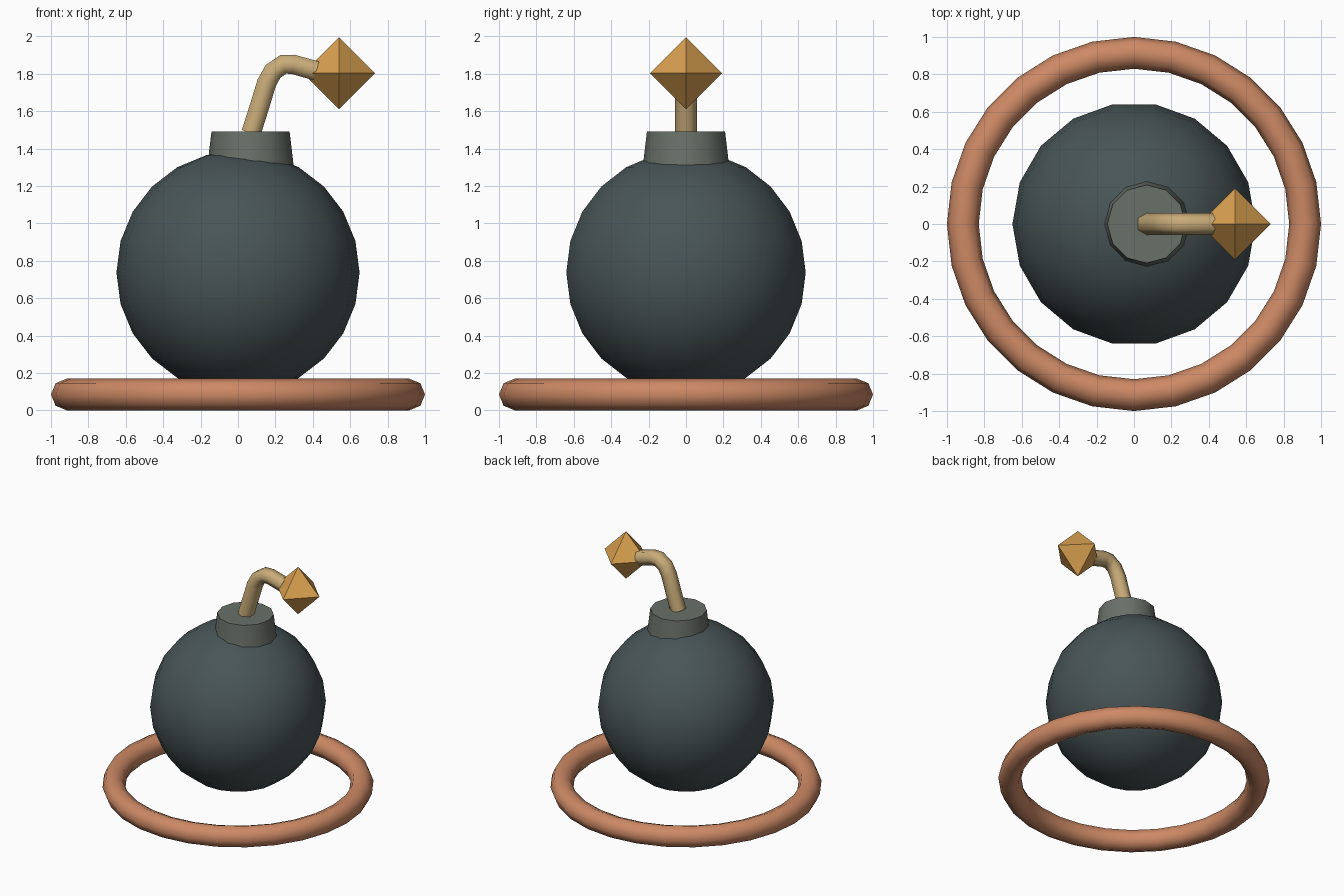
import bpy, bmesh
from math import sin, cos, pi, radians
from mathutils import Vector

if "Cube" in bpy.data.objects:
    bpy.data.objects.remove(bpy.data.objects["Cube"])


def build(name, rings, color, wrap=False, caps=False, smooth=None):
    """Skin a list of closed cross-section rings into one object."""
    bm = bmesh.new()
    loops = [[bm.verts.new(p) for p in ring] for ring in rings]
    n = len(loops[0])
    pairs = list(zip(loops, loops[1:])) + ([(loops[-1], loops[0])] if wrap else [])
    for a, b in pairs:
        for i in range(n):
            j = (i + 1) % n
            bm.faces.new((a[i], a[j], b[j], b[i]))
    if caps:
        bm.faces.new(loops[0][::-1])
        bm.faces.new(loops[-1])
    bmesh.ops.remove_doubles(bm, verts=bm.verts, dist=1e-5)  # closes poles
    bmesh.ops.recalc_face_normals(bm, faces=bm.faces)
    mesh = bpy.data.meshes.new(name)
    bm.to_mesh(mesh)
    bm.free()
    obj = bpy.data.objects.new(name, mesh)
    bpy.context.collection.objects.link(obj)
    mat = bpy.data.materials.new(name + "_color")
    mat.diffuse_color = (*color, 1)
    mat.use_nodes = True
    mat.node_tree.nodes["Principled BSDF"].inputs["Base Color"].default_value = mat.diffuse_color
    mesh.materials.append(mat)
    if smooth:
        bpy.ops.object.select_all(action='DESELECT')
        obj.select_set(True)
        bpy.context.view_layer.objects.active = obj
        bpy.ops.object.shade_smooth_by_angle(angle=radians(smooth))
    return obj


def lathe(profile, sides, x=0.0):
    """Rings turned about a vertical axis from (radius, height) points."""
    return [[(x + r * cos(2 * pi * i / sides), r * sin(2 * pi * i / sides), z)
             for i in range(sides)] for r, z in profile]


def arc(radius, z, steps):
    """Half circle profile from bottom pole to top pole."""
    return [(radius * sin(pi * k / steps), z - radius * cos(pi * k / steps))
            for k in range(steps + 1)]


# Base ring
tube = [(0.915 + 0.085 * cos(k * pi / 4), 0.085 + 0.085 * sin(k * pi / 4)) for k in range(8)]
build("base_ring", lathe(tube, 28), (0.61, 0.25, 0.13), wrap=True, smooth=60)

# Round body
build("body", lathe(arc(0.65, 0.737, 12), 18), (0.065, 0.09, 0.095), smooth=40)

# Tapered neck, set off centre and sunk into the body
build("neck", lathe([(0.235, 1.27), (0.209, 1.49)], 12, x=0.067),
      (0.14, 0.16, 0.14), caps=True, smooth=40)

# Bent six-sided fuse
path = [Vector((x, 0, z)) for x, z in
        [(0.07, 1.483), (0.115, 1.625), (0.153, 1.75), (0.187, 1.812),
         (0.242, 1.85), (0.295, 1.85), (0.419, 1.815)]]
side = Vector((0, 1, 0))
rings = []
for i, p in enumerate(path):
    before = (p - path[i - 1]).normalized() if i else Vector()
    after = (path[i + 1] - p).normalized() if i < len(path) - 1 else Vector()
    up = (before + after).normalized().cross(side)
    rings.append([p + 0.06 * (side * cos(k * pi / 3) + up * sin(k * pi / 3)) for k in range(6)])
build("fuse", rings, (0.58, 0.41, 0.19), caps=True, smooth=65)

# Eight-faced spark
build("spark", lathe(arc(0.192, 1.803, 2), 4, x=0.54), (0.69, 0.35, 0.08))
